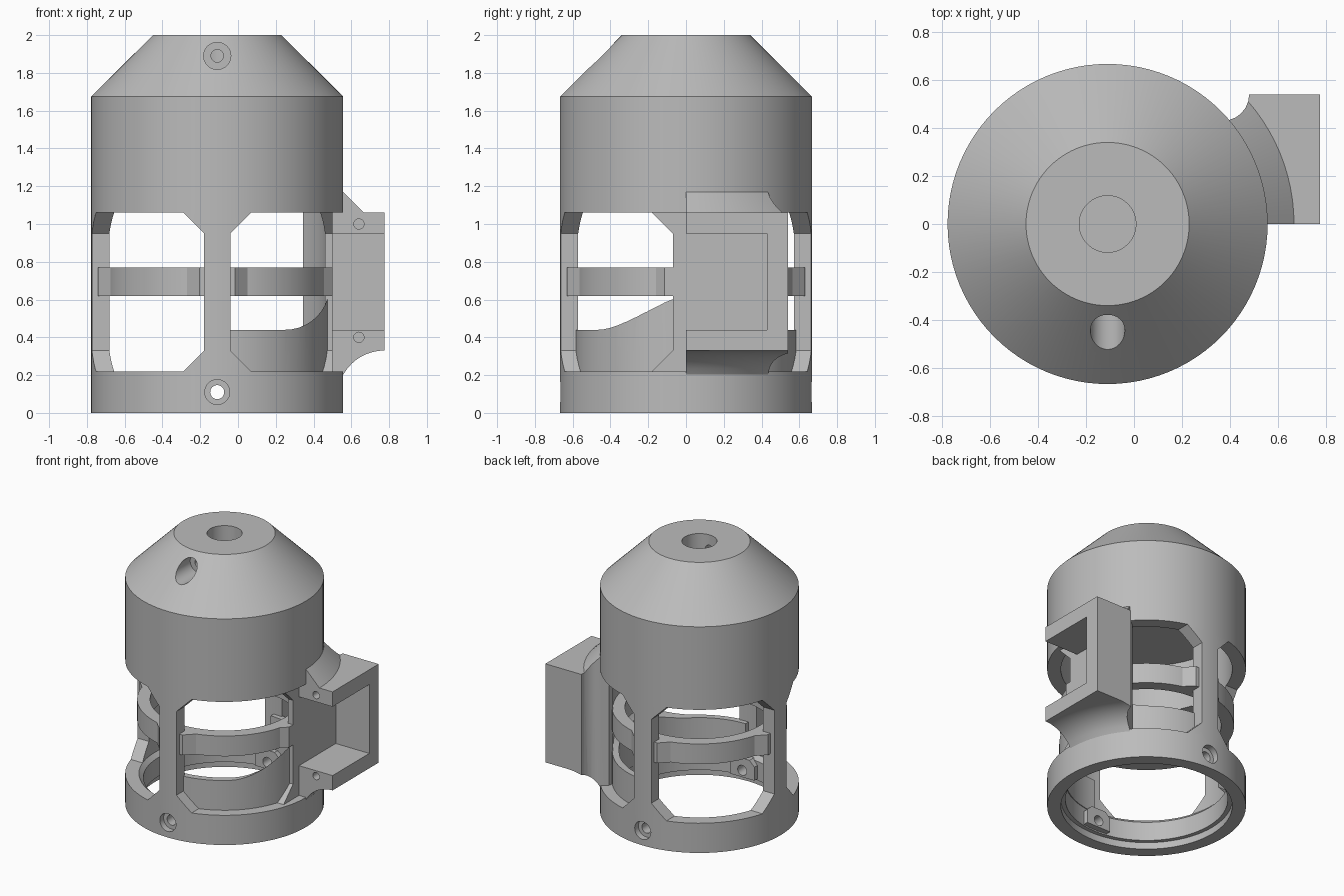
import bpy, bmesh
from math import sin, cos, pi, radians, sqrt
from mathutils import Matrix, Vector

if "Cube" in bpy.data.objects:
    bpy.data.objects.remove(bpy.data.objects["Cube"], do_unlink=True)

CX = -0.11          # axis of the round housing
R, RI = 0.667, 0.575  # outer and inner wall radius
SEG = 96

grey = bpy.data.materials.new("plain_grey")
grey.use_nodes = True
grey.diffuse_color = (0.5, 0.5, 0.5, 1)
grey.node_tree.nodes["Principled BSDF"].inputs["Base Color"].default_value = (0.5, 0.5, 0.5, 1)
parts = []


def finish(name, bm, keep=True):
    bmesh.ops.remove_doubles(bm, verts=bm.verts, dist=1e-5)
    bmesh.ops.recalc_face_normals(bm, faces=bm.faces)
    me = bpy.data.meshes.new(name)
    bm.to_mesh(me)
    bm.free()
    ob = bpy.data.objects.new(name, me)
    bpy.context.collection.objects.link(ob)
    me.materials.append(grey)
    if keep:
        parts.append(ob)
    else:
        ob.hide_render = True
    return ob


def lathe(name, profile, keep=True):
    """Closed (radius, z) profile turned around the housing axis."""
    bm = bmesh.new()
    rings = []
    for i in range(SEG):
        a = 2 * pi * i / SEG
        rings.append([bm.verts.new((CX + r * cos(a), r * sin(a), z)) for r, z in profile])
    n = len(profile)
    for i in range(SEG):
        a, b = rings[i], rings[(i + 1) % SEG]
        for j in range(n):
            k = (j + 1) % n
            if profile[j][0] or profile[k][0]:
                bm.faces.new((a[j], b[j], b[k], a[k]))
    return finish(name, bm, keep)


def prism(name, pts, lo, hi, axis="z", keep=False):
    """Outline extruded along one axis from lo to hi."""
    place = {"x": lambda p, h: (h, p[0], p[1]),
             "y": lambda p, h: (p[0], h, p[1]),
             "z": lambda p, h: (p[0], p[1], h)}[axis]
    bm = bmesh.new()
    face = bm.faces.new([bm.verts.new(place(p, lo)) for p in pts])
    ext = bmesh.ops.extrude_face_region(bm, geom=[face])
    move = Vector(place((0, 0), hi - lo))
    bmesh.ops.translate(bm, vec=move, verts=[v for v in ext["geom"] if isinstance(v, bmesh.types.BMVert)])
    return finish(name, bm, keep)


def box(name, x0, x1, y0, y1, z0, z1):
    return prism(name, [(x0, y0), (x1, y0), (x1, y1), (x0, y1)], z0, z1)


def drill(x, z, r, y0, y1):
    c = [(x + r * cos(2 * pi * i / 32), z + r * sin(2 * pi * i / 32)) for i in range(32)]
    return prism("drill", c, y0, y1, "y")


def combine(ob, tool, op="DIFFERENCE", drop=True):
    mod = ob.modifiers.new("cut", "BOOLEAN")
    mod.object, mod.operation, mod.solver = tool, op, "EXACT"
    dg = bpy.context.evaluated_depsgraph_get()
    me = bpy.data.meshes.new_from_object(ob.evaluated_get(dg))
    ob.modifiers.clear()
    ob.data = me
    if drop:
        bpy.data.objects.remove(tool, do_unlink=True)


# Upper housing: cylinder, cone, blind top hole and hollow underside
upper = lathe("upper_housing", [(0, 1.42), (RI, 1.42), (RI, 1.06), (R, 1.06), (R, 1.675),
                                (0.34, 2), (0.118, 2), (0.118, 1.65), (0, 1.65)])
combine(upper, drill(CX, 1.89, 0.072, -0.8, -0.3))
combine(upper, drill(CX, 1.89, 0.033, -0.4, 0))

# Base ring with a stepped bore
base = lathe("base_ring", [(RI, 0), (R, 0), (R, 0.22), (RI, 0.22), (0.545, 0.19), (0.545, 0.05), (RI, 0.05)])

# Screw bosses inside the base
bosses = []
for side, label in ((-1, "front"), (1, "back")):
    y0, y1 = sorted((side * 0.5, side * 0.6))
    bosses.append(prism(label + "_screw_boss", [(CX - 0.1, 0.06), (CX + 0.1, 0.06), (CX + 0.1, 0.16),
                                               (CX + 0.06, 0.2), (CX - 0.06, 0.2), (CX - 0.1, 0.16)],
                        y0, y1, "y", True))
for ob in [base] + bosses:
    combine(ob, drill(CX, 0.11, 0.037, -0.8, 0.8))
for side in (-1, 1):
    combine(base, drill(CX, 0.11, 0.066, *sorted((side * 0.62, side * 0.8))))

# Clearances around the side bracket
clearance = box("clearance_cutter", 0.5, 1, -0.3, 0, 0.22, 1.06)
pocket = box("pocket_cutter", 0.5, 1, -0.3, 0.43, 0.44, 0.95)

# Four pillars with flared ends, trimmed to the round wall
half = [(0.18, 0.22), (0.07, 0.33), (0.07, 0.95), (0.18, 1.06)]
outline = half + [(-w, z) for w, z in reversed(half)]
for axis, name in (("x", "side_pillars"), ("y", "front_and_back_pillars")):
    wall = lathe(name, [(RI, 0.22), (R, 0.22), (R, 1.06), (RI, 1.06)])
    shift = 0 if axis == "x" else CX
    combine(wall, prism("pillar_shape", [(w + shift, z) for w, z in outline], -1, 1, axis), "INTERSECT")
    if axis == "x":
        combine(wall, clearance, drop=False)
        combine(wall, pocket, drop=False)

# Middle ring with lugs that widen into the pillars
lathe("middle_ring", [(0.5, 0.62), (0.587, 0.62), (0.587, 0.77), (0.5, 0.77)])
for i, label in enumerate(("back", "right", "front", "left")):
    lug = prism(label + "_ring_lug", [(-0.16, 0.54), (0.16, 0.54), (0.16, 0.565), (0.095, 0.63),
                                      (-0.095, 0.63), (-0.16, 0.565)], 0.62, 0.77, "z", True)
    lug.data.transform(Matrix.Translation((CX, 0, 0)) @ Matrix.Rotation(i * pi / 2, 4, "Z"))
    if label == "left":
        combine(lug, clearance, drop=False)
        combine(lug, pocket, drop=False)

# Inner guard wall on the left half, sweeping up towards the bracket
guard = lathe("guard_wall", [(0.54, 0.19), (0.587, 0.19), (0.587, 0.8), (0.54, 0.8)])
rise = 0.235
sweep = [(0.25 + rise * sin(radians(a)), 0.44 + rise * (1 - cos(radians(a)))) for a in range(0, 91, 9)]
combine(guard, prism("guard_cutter", [(-1, 0.1), (CX, 0.1), (CX, 0.44)] + sweep + [(0.485, 1), (-1, 1)],
                     -1, 1, "y"))

# Side bracket: turned top bevel and underside fillet, trimmed to its plan outline
under = []
for i in range(11):
    r = R + 0.218 * i / 10
    under.append((r, 0.08 + sqrt(0.25 ** 2 - (0.885 - r) ** 2)))
bracket = lathe("side_bracket", [(0.58, 0.2)] + under + [(1.25, 0.33), (1.25, 1.06), (0.777, 1.06),
                                                        (R, 1.17), (0.58, 1.17)])
fillet = [(0.37 + 0.11 * cos(radians(a)), 0.54 - 0.11 * sin(radians(a))) for a in range(0, 76, 15)]
combine(bracket, prism("bracket_plan", [(0.3, 0), (0.775, 0), (0.775, 0.54)] + fillet + [(0.35, 0.4)],
                       0.1, 1.3), "INTERSECT")
combine(bracket, pocket)
for z in (0.4, 1.0):
    combine(bracket, drill(0.64, z, 0.027, -0.1, 0.2))
bpy.data.objects.remove(clearance, do_unlink=True)

# Smooth round walls, sharp edges kept
bpy.ops.object.select_all(action="DESELECT")
for ob in parts:
    ob.select_set(True)
bpy.context.view_layer.objects.active = parts[0]
bpy.ops.object.shade_smooth_by_angle(angle=radians(25))
